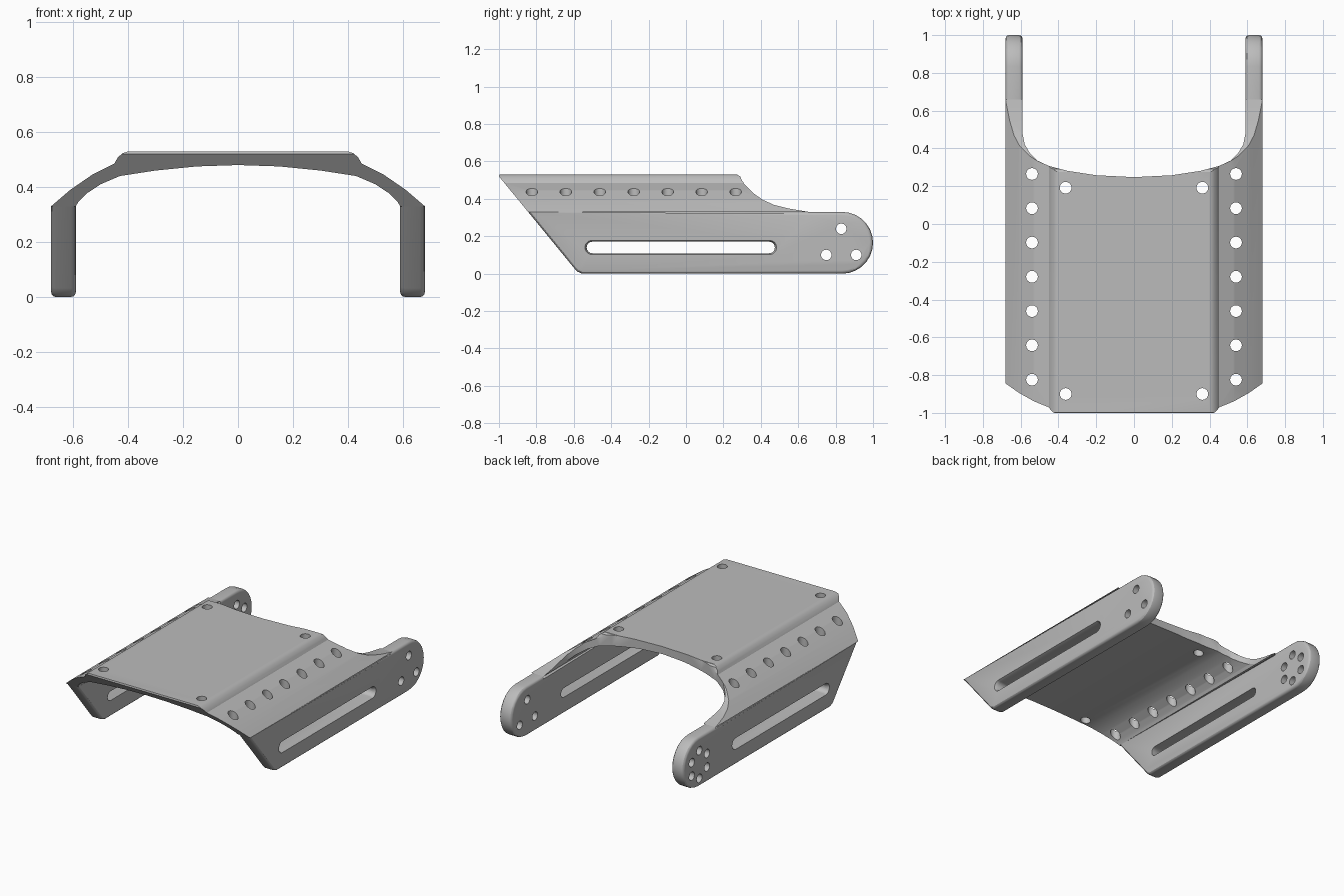
import bpy, bmesh
from math import sin, cos, pi

old = bpy.data.objects.get("Cube")
if old:
    bpy.data.objects.remove(old, do_unlink=True)

grey = bpy.data.materials.new("plain grey")
grey.use_nodes = True
colour = (0.5, 0.5, 0.5, 1)
grey.diffuse_color = colour
grey.node_tree.nodes["Principled BSDF"].inputs["Base Color"].default_value = colour

PLACE = {
    "x": lambda a, b, d: (d, a, b),
    "y": lambda a, b, d: (a, d, b),
    "z": lambda a, b, d: (a, b, d),
}


def prism(name, outlines, axis, lo, hi, ends=None, bevel_rule=None):
    """Solid from flat outlines swept along an axis, optionally tapering to other outlines."""
    bm = bmesh.new()
    put = PLACE[axis]
    for first, last in zip(outlines, ends or outlines):
        a = [bm.verts.new(put(*p, lo)) for p in first]
        b = [bm.verts.new(put(*p, hi)) for p in last]
        n = len(a)
        bm.faces.new(a)
        bm.faces.new(b)
        for i in range(n):
            j = (i + 1) % n
            bm.faces.new((a[i], a[j], b[j], b[i]))
    bmesh.ops.recalc_face_normals(bm, faces=bm.faces)
    if bevel_rule:
        rim = [e for e in bm.edges if bevel_rule(*(v.co for v in e.verts))]
        bmesh.ops.bevel(bm, geom=rim, offset=0.018, segments=3, profile=0.5,
                        affect="EDGES", clamp_overlap=True)
    mesh = bpy.data.meshes.new(name)
    bm.to_mesh(mesh)
    bm.free()
    mesh.materials.append(grey)
    obj = bpy.data.objects.new(name, mesh)
    bpy.context.collection.objects.link(obj)
    return obj


def slot(cx, cy, half, r, steps=12):
    """Round-ended slot outline; a circle when half is zero."""
    pts = []
    for side in (1, -1):
        for i in range(steps + (1 if half else 0)):
            t = -pi / 2 + pi * i / steps
            pts.append((cx + side * (half + r * cos(t)), cy + side * r * sin(t)))
    return pts


def cut(obj, cutter, operation="DIFFERENCE"):
    """Apply a boolean and remove its cutter."""
    cutter.hide_render = True
    mod = obj.modifiers.new("cut", "BOOLEAN")
    mod.operation, mod.solver, mod.object = operation, "EXACT", cutter
    bpy.context.view_layer.update()
    deps = bpy.context.evaluated_depsgraph_get()
    mesh = bpy.data.meshes.new_from_object(obj.evaluated_get(deps))
    obj.modifiers.clear()
    obj.data = mesh
    bpy.data.objects.remove(cutter, do_unlink=True)


def mirrored(half):
    return half + [(-x, v) for x, v in reversed(half) if x > 0]


# Arched top shell: cross-section swept front to back
outer = [(0.68, 0.33), (0.61, 0.39), (0.53, 0.445), (0.45, 0.485),
         (0.437, 0.508), (0.42, 0.523), (0.40, 0.53)]
inner = [(0.59, 0.33), (0.58, 0.347), (0.55, 0.377), (0.5, 0.41), (0.43, 0.44),
         (0.3, 0.46), (0.15, 0.475), (0, 0.48)]
section = mirrored(outer) + [(-x, z) for x, z in inner] + [(x, z) for x, z in inner[-2::-1]]
shell = prism("top_shell", [section], "y", -1.1, 1.0)

# Slanted front and swept-down rear
side = [(-0.803, 0.28), (-1.0, 0.52), (-0.99, 0.56), (0.26, 0.56), (0.275, 0.528),
        (0.29, 0.52), (0.298, 0.5), (0.32, 0.47), (0.36, 0.43), (0.41, 0.395),
        (0.47, 0.368), (0.55, 0.348), (0.67, 0.328), (0.67, 0.28)]
cut(shell, prism("side_cutter", [side], "x", -1, 1), "INTERSECT")

# Curved opening between the arms
opening = [(0.59, 1.2), (0.59, 0.48), (0.578, 0.42), (0.55, 0.373), (0.51, 0.335),
           (0.45, 0.307), (0.35, 0.281), (0.2, 0.258), (0, 0.248)]
cut(shell, prism("opening_cutter", [mirrored(opening)], "z", 0.1, 0.8))

# Vertical holes along the shoulders and at the deck corners
holes = [slot(s * 0.54, 0.265 - 0.1815 * i, 0, 0.031) for s in (1, -1) for i in range(7)]
holes += [slot(s * 0.362, y, 0, 0.031) for s in (1, -1) for y in (0.192, -0.9)]
cut(shell, prism("hole_cutter", holes, "z", 0.1, 0.8))

# Side arms with rounded rear ends
arm_outline = [(-0.844, 0.33), (-0.6, 0.032), (-0.583, 0.012), (-0.555, 0.0)]
arm_outline += [(0.835 + 0.165 * sin(pi * i / 14), 0.165 - 0.165 * cos(pi * i / 14))
                for i in range(15)]
arm_outline.append((0.66, 0.33))


def is_rim(p, q):
    on_side = abs(p.x - q.x) < 1e-5
    joins_shell = min(p.z, q.z) > 0.329 and min(p.y, q.y) < 0
    return on_side and not joins_shell


triangle = [(0.83, 0.24), (0.75, 0.1), (0.91, 0.1)]
flipped = [(0.83, 0.055), (0.75, 0.19), (0.91, 0.19)]
parts = [shell]
for name, s in (("left_arm", 1), ("right_arm", -1)):
    arm = prism(name, [arm_outline], "x", s * 0.59, s * 0.68, bevel_rule=is_rim)
    # Mounting holes: a second set on the right arm only
    spots = triangle + (flipped if s < 0 else [])
    cut(arm, prism("mount_cutter", [slot(y, z, 0, 0.028) for y, z in spots],
                   "x", s * 0.5, s * 0.8))
    # Long slot with a chamfered outer lip
    cut(arm, prism("slot_cutter", [slot(-0.028, 0.14, 0.472, 0.031)], "x", s * 0.5, s * 0.8))
    cut(arm, prism("lip_cutter", [slot(-0.028, 0.14, 0.472, 0.026)], "x", s * 0.65, s * 0.7,
                   ends=[slot(-0.028, 0.14, 0.476, 0.046)]))
    parts.append(arm)

bpy.ops.object.select_all(action="DESELECT")
for part in parts:
    part.select_set(True)
bpy.context.view_layer.objects.active = shell
bpy.ops.object.shade_smooth_by_angle()
